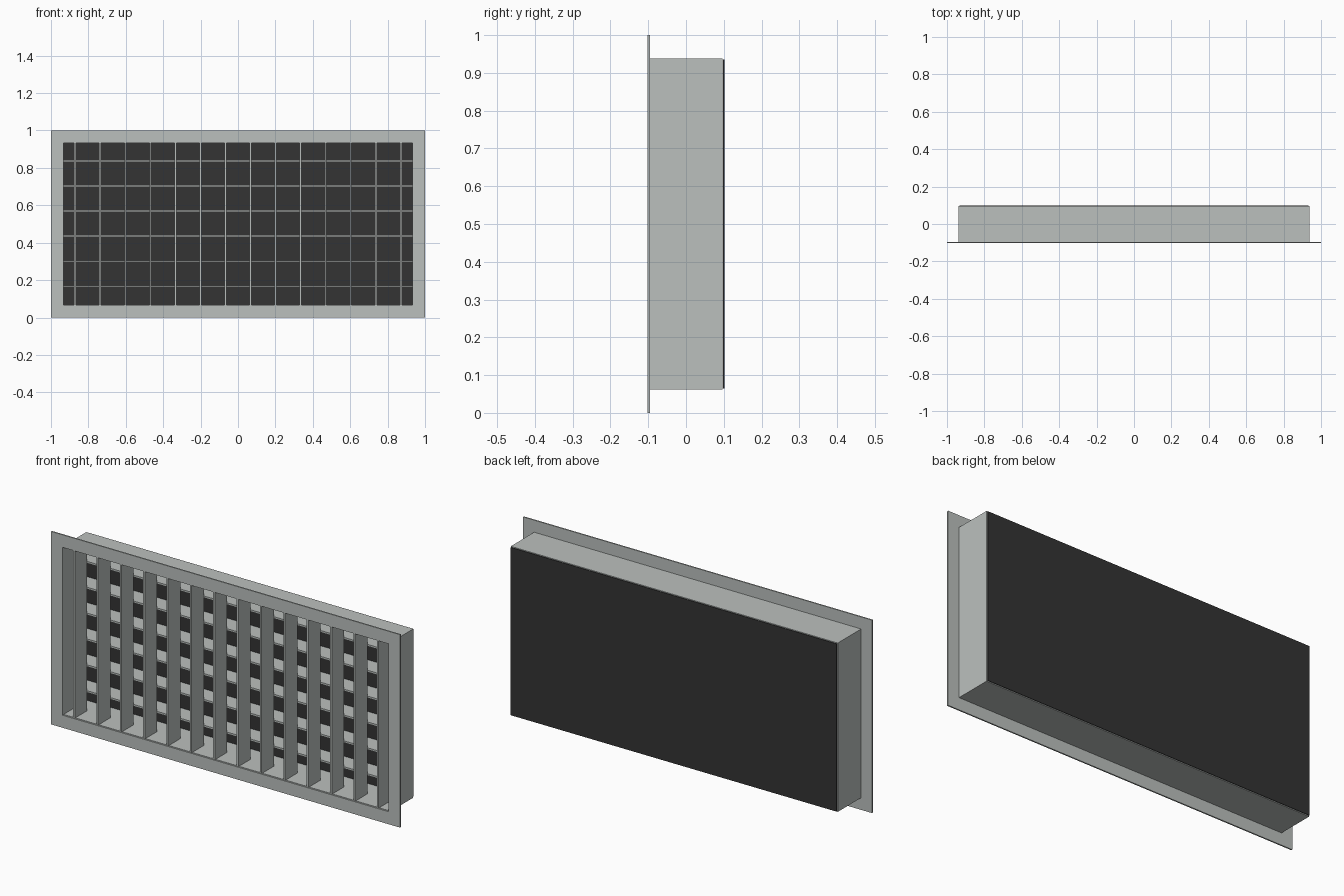
import bpy
import bmesh
from mathutils import Matrix, Vector

cube = bpy.data.objects.get("Cube")
if cube:
    bpy.data.objects.remove(cube)


def material(name, color):
    mat = bpy.data.materials.new(name)
    mat.use_nodes = True
    mat.diffuse_color = color
    mat.node_tree.nodes["Principled BSDF"].inputs["Base Color"].default_value = color
    return mat


METAL = material("light grey metal", (0.50, 0.53, 0.515, 1))
DARK = material("dark backing", (0.033, 0.033, 0.033, 1))
MID = 0.5  # height of the centre line


def finish(name, bm, mat):
    bmesh.ops.recalc_face_normals(bm, faces=bm.faces)
    mesh = bpy.data.meshes.new(name)
    bm.to_mesh(mesh)
    bm.free()
    mesh.materials.append(mat)
    obj = bpy.data.objects.new(name, mesh)
    bpy.context.collection.objects.link(obj)
    return obj


def box(name, center, size, mat):
    bm = bmesh.new()
    bmesh.ops.create_cube(bm, size=1, matrix=Matrix.Translation(center) @ Matrix.Diagonal(Vector((*size, 1))))
    return finish(name, bm, mat)


def frame(name, outer, inner, y0, y1, mat):
    """Rectangular ring given as half sizes (x, z), running from y0 to y1."""
    bm = bmesh.new()
    corners = [(-1, -1), (1, -1), (1, 1), (-1, 1)]
    loops = [[bm.verts.new((sx * w, y, MID + sz * h)) for sx, sz in corners]
             for (w, h), y in ((outer, y0), (outer, y1), (inner, y1), (inner, y0))]
    for a, b in zip(loops, loops[1:] + loops[:1]):
        for i in range(4):
            j = (i + 1) % 4
            bm.faces.new((a[i], a[j], b[j], b[i]))
    return finish(name, bm, mat)


# Front flange and the sleeve behind it
frame("front_flange", (1, 0.5), (0.935, 0.435), -0.102, -0.095, METAL)
frame("sleeve", (0.9375, 0.4375), (0.933, 0.433), -0.095, 0.096, METAL)

# Upright blades in the front half
PITCH = 0.134
for i in range(14):
    x = (i - 6.5) * PITCH
    box(f"vertical_blade_{i + 1}", (x, -0.05, MID), (0.01, 0.1, 0.868), METAL)

# Level blades in the rear half
for i in range(6):
    z = MID + 0.002 + (i - 2.5) * PITCH
    box(f"horizontal_blade_{i + 1}", (0, 0.048, z), (1.868, 0.096, 0.01), METAL)

# Dark panel closing the back
box("back_panel", (0, 0.1, MID), (1.868, 0.003, 0.87), DARK)
